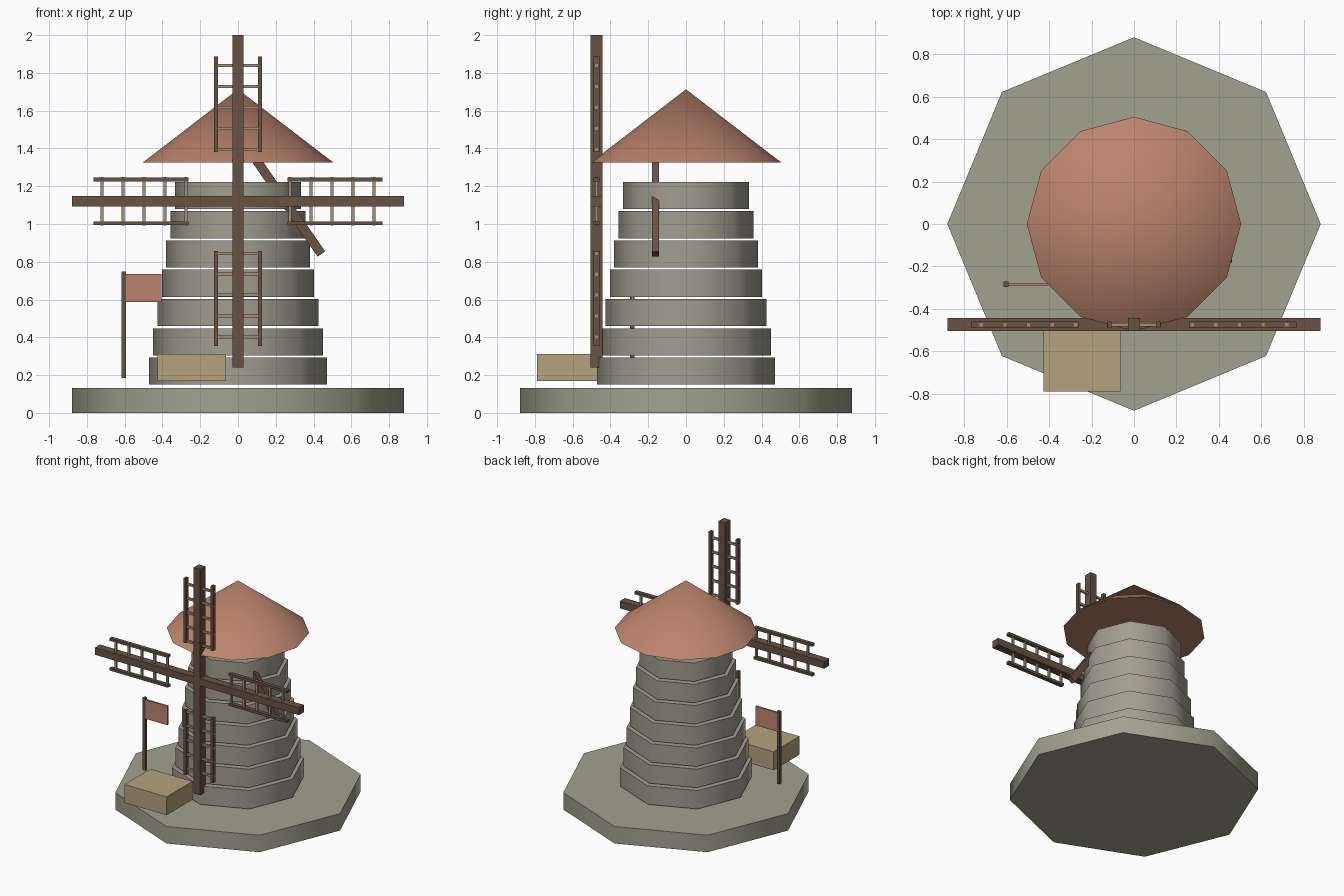
import bpy, math
from mathutils import Matrix, Vector

if "Cube" in bpy.data.objects:
    bpy.data.objects.remove(bpy.data.objects["Cube"])


def material(name, rgb):
    m = bpy.data.materials.new(name)
    m.diffuse_color = (*rgb, 1)
    m.use_nodes = True
    m.node_tree.nodes["Principled BSDF"].inputs["Base Color"].default_value = m.diffuse_color
    return m


STONE = material("stone", (0.36, 0.36, 0.28))
WALL = material("wall", (0.36, 0.34, 0.28))
CLAY = material("clay", (0.50, 0.23, 0.15))
WOOD = material("dark_wood", (0.14, 0.085, 0.055))
LATH = material("light_wood", (0.38, 0.28, 0.18))
CRATE = material("crate_wood", (0.46, 0.36, 0.20))


def finish(name, mat):
    ob = bpy.context.object
    ob.name = name
    ob.data.materials.append(mat)
    return ob


def prism(name, sides, r1, r2, z0, z1, mat):
    """Vertical prism or cone with soft sides and sharp rims."""
    bpy.ops.mesh.primitive_cone_add(vertices=sides, radius1=r1, radius2=r2,
                                    depth=z1 - z0, location=(0, 0, (z0 + z1) / 2))
    ob = finish(name, mat)
    bpy.ops.object.shade_smooth_by_angle(angle=math.radians(50))
    return ob


def box(name, centre, size, mat, frame=Matrix()):
    bpy.ops.mesh.primitive_cube_add(size=1)
    ob = finish(name, mat)
    ob.data.transform(Matrix.Diagonal((*size, 1)))
    ob.matrix_world = frame @ Matrix.Translation(centre)
    return ob


# Octagonal base and stepped tower
prism("base", 8, 0.88, 0.88, 0, 0.132, STONE)
for i in range(7):
    r = 0.472 - 0.023 * i
    z = 0.149 + 0.155 * i
    prism(f"tower_tier_{i + 1}", 8, r, r, z, z + 0.144, WALL)

# Twelve-sided roof
prism("roof", 12, 0.505, 0, 1.325, 1.713, CLAY)

# Sail cross
HUB = Vector((0, -0.474, 1.12))
box("vertical_spar", HUB, (0.056, 0.062, 1.76), WOOD)
box("horizontal_spar", HUB, (1.76, 0.062, 0.056), WOOD)

# Lattice frame on each of the four arms
for arm in range(4):
    frame = Matrix.Translation(HUB) @ Matrix.Rotation(arm * math.pi / 2, 4, 'Y')
    for side in (-1, 1):
        box(f"sail_rail_{arm + 1}", (side * 0.116, 0, 0.514),
            (0.02, 0.03, 0.504), WOOD, frame)
    for k in range(5):
        box(f"sail_rung_{arm + 1}", (0, 0, 0.275 + 0.111 * k),
            (0.256, 0.016, 0.016), LATH, frame)

# Slanted tail pole running up under the roof
low, high = Vector((0.4415, -0.162, 0.841)), Vector((0.043, -0.162, 1.416))
d = high - low
box("tail_pole", (0, 0, 0), (0.049, 0.037, d.length), WOOD,
    Matrix.Translation((low + high) / 2) @ Matrix.Rotation(math.atan2(d.x, d.z), 4, 'Y'))

# Crate beside the tower
box("crate", (-0.244, -0.63, 0.24), (0.363, 0.318, 0.143), CRATE)

# Flag on its pole
box("flag_pole", (-0.604, -0.284, 0.467), (0.024, 0.024, 0.565), WOOD)
box("flag", (-0.5, -0.284, 0.662), (0.19, 0.014, 0.148), CLAY)
